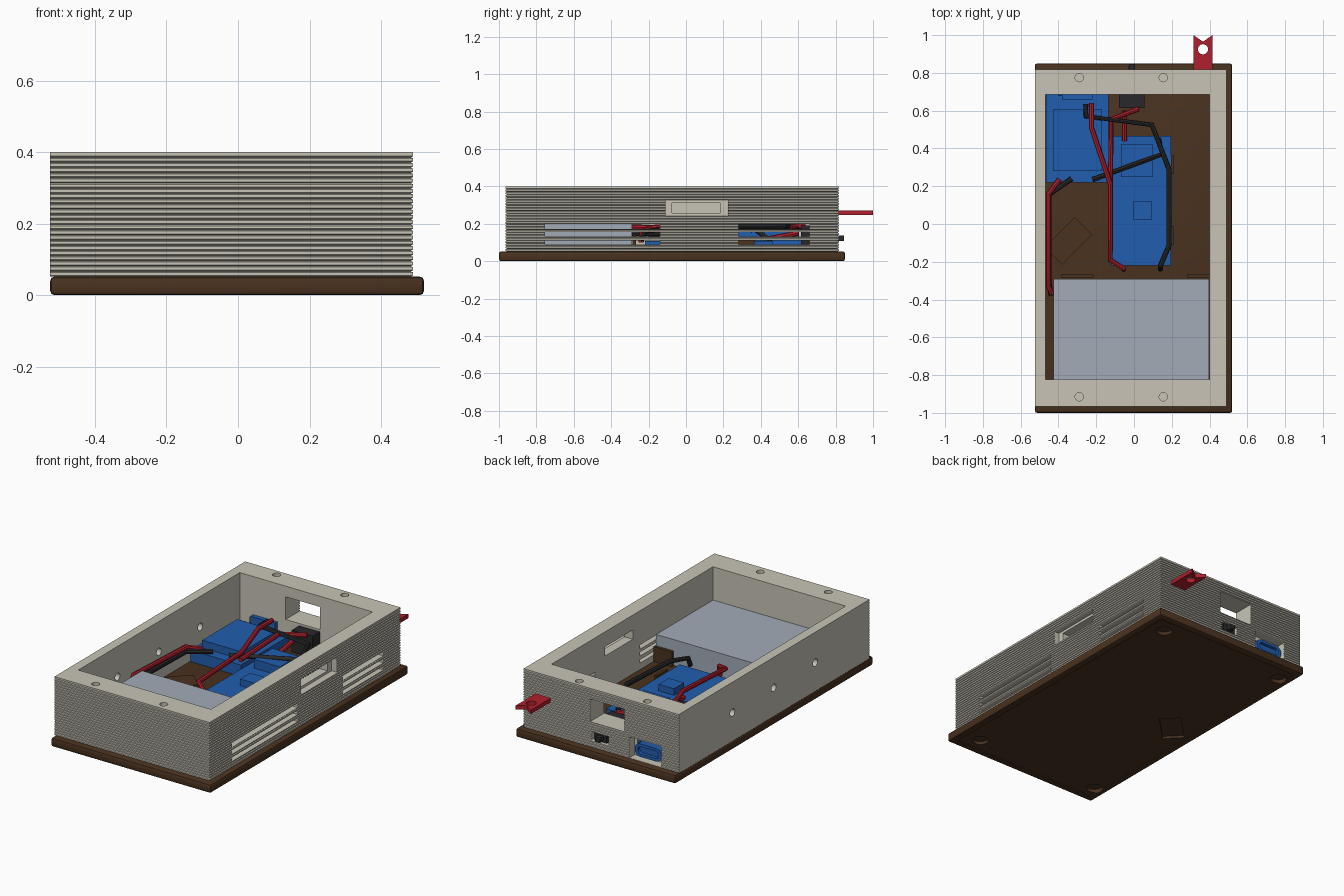
import bpy, bmesh, math
from mathutils import Matrix

cube = bpy.data.objects.get("Cube")
if cube:
    bpy.data.objects.remove(cube, do_unlink=True)


def material(name, r, g, b):
    m = bpy.data.materials.new(name)
    m.use_nodes = True
    m.diffuse_color = (r, g, b, 1)
    bsdf = next(n for n in m.node_tree.nodes if n.type == 'BSDF_PRINCIPLED')
    bsdf.inputs["Base Color"].default_value = (r, g, b, 1)
    bsdf.inputs["Roughness"].default_value = 0.6
    return m


CREAM = material("warm grey", .58, .55, .47)
BROWN = material("dark brown", .068, .032, .014)
BLUE = material("blue", .015, .11, .43)
RED = material("red", .43, .014, .026)
BLACK = material("black", .022, .022, .024)
STEEL = material("pale steel", .36, .41, .47)


def add(name, bm, mat):
    bmesh.ops.recalc_face_normals(bm, faces=bm.faces)
    me = bpy.data.meshes.new(name)
    bm.to_mesh(me)
    bm.free()
    ob = bpy.data.objects.new(name, me)
    bpy.context.collection.objects.link(ob)
    if mat:
        me.materials.append(mat)
    return ob


def box(name, x, y, z, mat=None, bevel=0, axis=None, segments=2, turn=0):
    """Box from (min, max) pairs; bevel may be limited to edges along one axis."""
    bm = bmesh.new()
    bmesh.ops.create_cube(bm, size=1)
    size = [p[1] - p[0] for p in (x, y, z)]
    bmesh.ops.scale(bm, vec=size, verts=bm.verts)
    if bevel:
        edges = [e for e in bm.edges if axis is None
                 or abs((e.verts[0].co - e.verts[1].co)[axis]) > 1e-4]
        bmesh.ops.bevel(bm, geom=edges, offset=bevel, segments=segments,
                        profile=0.5, affect='EDGES')
    bmesh.ops.rotate(bm, matrix=Matrix.Rotation(turn, 3, 'Z'), verts=bm.verts)
    bmesh.ops.translate(bm, vec=[sum(p) / 2 for p in (x, y, z)], verts=bm.verts)
    return add(name, bm, mat)


def rod(name, centre, radius, depth, axis='Z', mat=None):
    bm = bmesh.new()
    bmesh.ops.create_cone(bm, cap_ends=True, segments=24, radius1=radius,
                          radius2=radius, depth=depth)
    if axis == 'X':
        bmesh.ops.rotate(bm, matrix=Matrix.Rotation(math.pi / 2, 3, 'Y'), verts=bm.verts)
    bmesh.ops.translate(bm, vec=centre, verts=bm.verts)
    return add(name, bm, mat)


def cut(ob, *cutters):
    bpy.context.view_layer.objects.active = ob
    for c in cutters:
        c.hide_render = True
        mod = ob.modifiers.new("cut", 'BOOLEAN')
        mod.operation, mod.solver, mod.object = 'DIFFERENCE', 'EXACT', c
        bpy.ops.object.modifier_apply(modifier=mod.name)
        bpy.data.objects.remove(c, do_unlink=True)


def wire(name, points, mat, radius=0.014):
    cu = bpy.data.curves.new(name, 'CURVE')
    cu.dimensions = '3D'
    cu.bevel_depth, cu.bevel_resolution, cu.use_fill_caps = radius, 2, True
    sp = cu.splines.new('POLY')
    sp.points.add(len(points) - 1)
    for p, co in zip(sp.points, points):
        p.co = (*co, 1)
    cu.materials.append(mat)
    ob = bpy.data.objects.new(name, cu)
    bpy.context.collection.objects.link(ob)
    bpy.ops.object.select_all(action='DESELECT')
    ob.select_set(True)
    bpy.context.view_layer.objects.active = ob
    bpy.ops.object.convert(target='MESH')


# Base tray with shallow underside panel, screw recesses and an angled pocket
FLOOR = 0.052
base = box("base", (-.525, .52), (-1, .85), (0, FLOOR), BROWN, bevel=.012)
cut(base, box("panel_cut", (-.485, .48), (-.96, .81), (-.05, .006)))
cut(base, *[rod("screw_cut", (x, y, 0), .045, .05) for x in (-.45, .38) for y in (-.88, .715)])
cut(base, box("pocket_cut", (-.46, -.24), (-.15, -.03), (-.02, .02), turn=math.pi / 4))

# Ribbed case: front, back and left sides carry stacked ridges
RIBS, TOP, DEPTH = 24, 0.40, 0.007
pitch = (TOP - FLOOR) / RIBS
levels = []
for i in range(RIBS):
    z = FLOOR + i * pitch
    levels += [(z, DEPTH), (z + pitch * .25, 0), (z + pitch * .8, 0)]
levels.append((TOP, 0))
bm = bmesh.new()
rings = []
for z, d in levels:
    xs, ys = (-.525, .49 - d), (-.965 + d, .817 - d)
    rings.append([bm.verts.new((xs[i], ys[j], z)) for i, j in ((0, 0), (1, 0), (1, 1), (0, 1))])
for a, b in zip(rings, rings[1:]):
    for k in range(4):
        n = (k + 1) % 4
        bm.faces.new((a[k], a[n], b[n], b[k]))
bm.faces.new(rings[0])
bm.faces.new(rings[-1])
case = add("case", bm, CREAM)
cut(case, box("cavity_cut", (-.468, .40), (-.823, .685), (0, .5)))

# Side vents and framed window
for y in ((-.755, -.14), (.28, .66)):
    for z in ((.09, .11), (.132, .155), (.173, .198)):
        cut(case, box("vent_cut", (.37, .55), y, z))
cut(case, box("frame_cut", (.455, .55), (-.11, .225), (.242, .327)),
    box("window_cut", (.37, .5), (-.075, .185), (.257, .312)))

# Back openings, side peepholes and top screw holes
cut(case, box("back_window_cut", (-.168, .055), (.65, .9), (.203, .337)),
    box("port_cut", (-.41, -.20), (.765, .9), (.057, .18)),
    box("port_hole_cut", (-.405, -.22), (.65, .8), (.07, .155)),
    box("switch_cut", (-.065, .045), (.65, .9), (.098, .148)))
cut(case, *[rod("peephole_cut", (-.5, y, .22), .022, .12, 'X') for y in (.316, -.07, -.457)])
cut(case, *[rod("screw_hole_cut", (x, y, .4), .022, .16)
            for x in (-.29, .155) for y in (-.915, .775)])

# Battery and its stops
box("battery", (-.425, .398), (-.822, -.29), (FLOOR, .204), STEEL)
for x in ((-.385, -.215), (.28, .40)):
    box("battery_stop", x, (-.285, -.268), (FLOOR, .14), BROWN)

# Charging board with chip and port
box("charge_board", (-.465, -.135), (.22, .69), (FLOOR, .12), BLUE)
box("charge_chip", (-.43, -.17), (.28, .605), (.12, .165), BLUE)
box("charge_block", (-.38, -.22), (.66, .76), (.10, .175), BLUE)
port = box("charge_port", (-.40, -.225), (.68, .80), (.073, .15), BLUE,
           bevel=.035, axis=1, segments=4)
cut(port, box("port_slot", (-.38, -.245), (.78, .85), (.09, .133),
              bevel=.02, axis=1, segments=4))

# Converter board with two components and side clips
box("converter_board", (-.12, .195), (-.22, .465), (FLOOR, .108), BLUE)
box("converter_coil", (-.07, .10), (.25, .42), (.108, .16), BLUE)
box("converter_chip", (-.005, .095), (.025, .12), (.108, .147), BLUE)
for y in ((-.11, -.01), (.265, .365)):
    box("board_clip", (.197, .212), y, (FLOOR, .12), BROWN)
box("angled_mount", (-.46, -.235), (-.155, -.025), (FLOOR, .085), BROWN, turn=math.pi / 4)

# Switch with lever through the back
box("switch_body", (-.08, .055), (.615, .70), (FLOOR + .01, .19), BLACK)
box("switch_neck", (-.05, .03), (.69, .812), (.10, .145), BLACK)
box("switch_lever", (-.028, .005), (.80, .845), (.107, .138), BLACK, bevel=.004)

# Wires
H = .187
wire("black_lead", [(-.255, .635, H), (-.255, .57, H), (.095, .525, H), (.185, .29, H),
                    (.185, -.115, .17), (.14, -.22, .16), (.14, -.24, .11)], BLACK)
wire("black_link", [(-.22, .235, .15), (.15, .37, .17), (.13, .45, .11)], BLACK)
wire("red_lead", [(-.225, .64, .2), (-.225, .51, .2), (-.125, .21, .2),
                  (-.125, -.19, .18), (-.055, -.235, .16), (-.055, -.24, .1)], RED)
wire("red_switch_lead", [(.025, .61, .19), (-.12, .555, .18), (-.125, .2, .16)], RED)
wire("red_jumper", [(-.05, .60, .15), (-.05, .44, .12)], RED)
wire("red_battery_lead", [(-.395, .235, .14), (-.452, .16, .165), (-.452, -.33, .185),
                          (-.435, -.37, .17)], RED)
wire("black_battery_lead", [(-.33, .24, .14), (-.45, .155, .14), (-.45, -.32, .15),
                            (-.437, -.38, .15)], BLACK)

# Notched pull tab with eyelet
bm = bmesh.new()
outline = [(.315, .75), (.415, .75), (.415, 1), (.365, .965), (.315, 1)]
face = bm.faces.new([bm.verts.new((x, y, .247)) for x, y in outline])
top = bmesh.ops.extrude_face_region(bm, geom=[face])["geom"]
bmesh.ops.translate(bm, vec=(0, 0, .024),
                    verts=[v for v in top if isinstance(v, bmesh.types.BMVert)])
tab = add("pull_tab", bm, RED)
cut(tab, rod("eyelet_cut", (.365, .925, .26), .027, .1))

# Round parts get smooth shading with sharp edges kept
bpy.ops.object.select_all(action='DESELECT')
for ob in bpy.context.collection.objects:
    if ob.type == 'MESH' and any(w in ob.name for w in ("lead", "link", "jumper", "port", "base")):
        ob.select_set(True)
        bpy.context.view_layer.objects.active = ob
bpy.ops.object.shade_smooth_by_angle(angle=math.radians(40))
